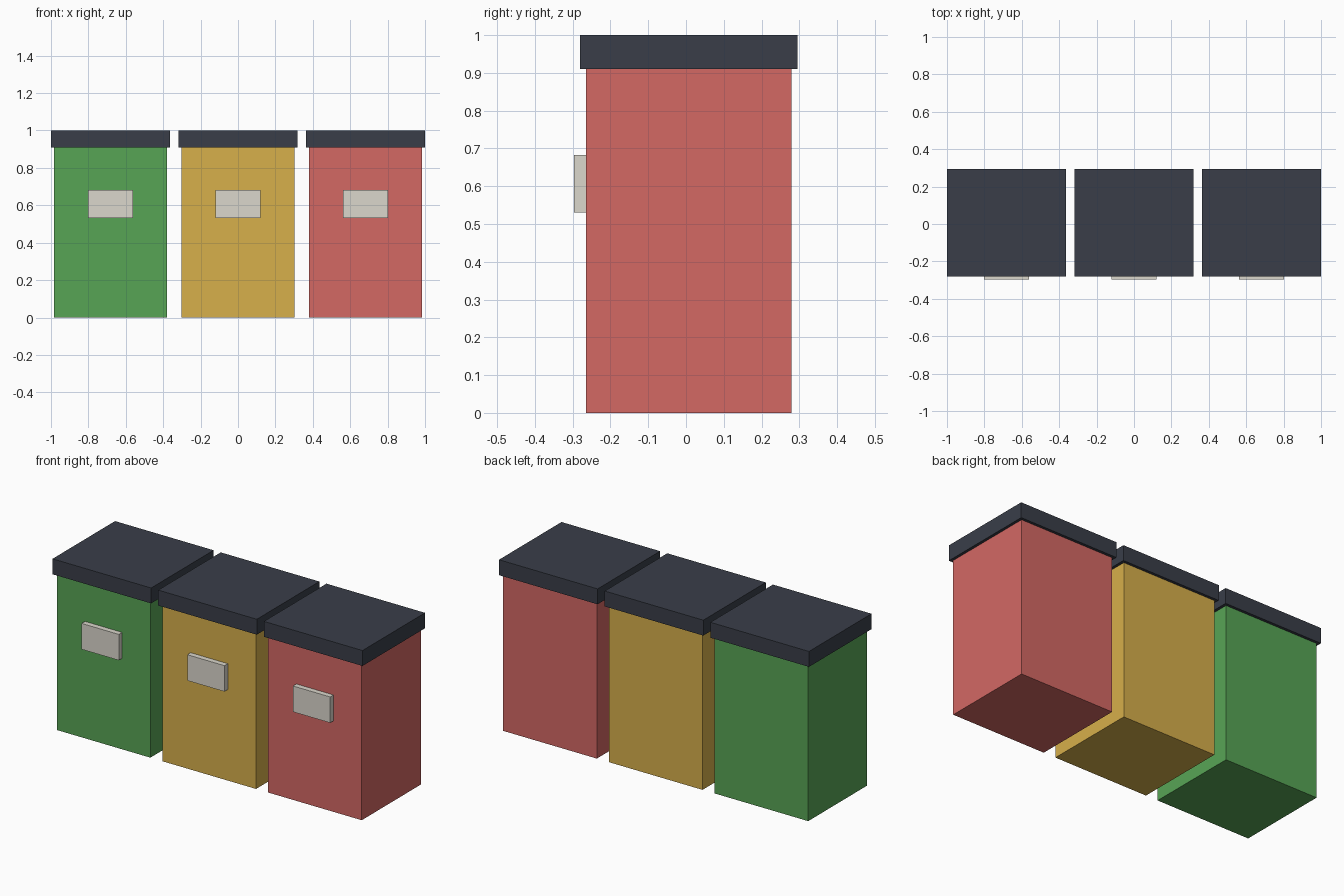
import bpy

if "Cube" in bpy.data.objects:
    bpy.data.objects.remove(bpy.data.objects["Cube"])


def material(name, rgb):
    # 8-bit display colour to linear
    mat = bpy.data.materials.new(name)
    mat.diffuse_color = [(c / 255) ** 2.2 for c in rgb] + [1]
    mat.use_nodes = True
    mat.node_tree.nodes["Principled BSDF"].inputs["Base Color"].default_value = mat.diffuse_color
    return mat


def box(name, x, y, z, mat):
    # x, y, z are (low, high) extents
    spans = (x, y, z)
    bpy.ops.mesh.primitive_cube_add(size=1, location=[(a + b) / 2 for a, b in spans])
    ob = bpy.context.object
    ob.name = name
    ob.scale = [b - a for a, b in spans]
    bpy.ops.object.transform_apply(location=False, rotation=False, scale=True)
    ob.data.materials.append(mat)
    return ob


lid_mat = material("dark_lid", (60, 64, 74))
label_mat = material("label_plate", (218, 214, 203))
bins = [
    ("green", -0.682, (88, 163, 86)),
    ("yellow", 0.0, (214, 174, 76)),
    ("red", 0.682, (210, 104, 100)),
]

# Row of three recycling bins: body, overhanging lid, label on the front
for name, cx, rgb in bins:
    box(f"{name}_bin_body", (cx - 0.302, cx + 0.302), (-0.265, 0.279), (0, 0.91),
        material(f"{name}_bin", rgb))
    box(f"{name}_bin_lid", (cx - 0.318, cx + 0.318), (-0.281, 0.295), (0.91, 1.0), lid_mat)
    box(f"{name}_bin_label", (cx - 0.12, cx + 0.12), (-0.296, -0.264), (0.531, 0.682), label_mat)
